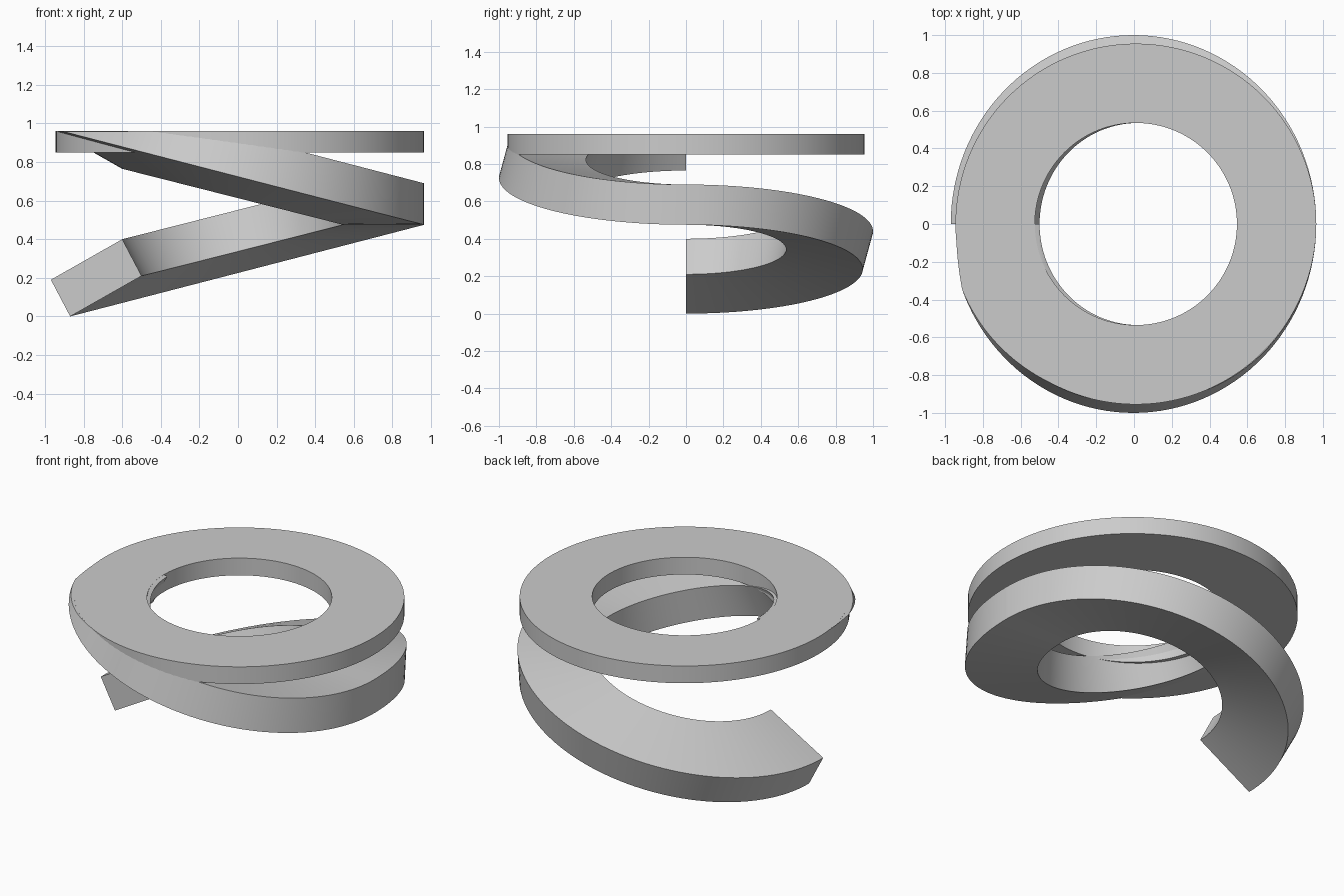
import bpy, bmesh, math
from mathutils import Matrix, Vector

cube = bpy.data.objects.get("Cube")
if cube:
    bpy.data.objects.remove(cube)

STEPS = 64
TOP = 0.96

grey = bpy.data.materials.new("plain grey")
grey.use_nodes = True
colour = (0.6, 0.6, 0.6, 1)
grey.diffuse_color = colour
grey.node_tree.nodes["Principled BSDF"].inputs["Base Color"].default_value = colour


def finish(bm, name):
    bmesh.ops.recalc_face_normals(bm, faces=bm.faces)
    mesh = bpy.data.meshes.new(name)
    bm.to_mesh(mesh)
    bm.free()
    obj = bpy.data.objects.new(name, mesh)
    bpy.context.collection.objects.link(obj)
    mesh.materials.append(grey)
    bpy.ops.object.select_all(action='DESELECT')
    obj.select_set(True)
    bpy.context.view_layer.objects.active = obj
    bpy.ops.object.shade_smooth_by_angle(angle=math.radians(30))
    return obj


# Section corners (x, z): outer low, outer high, inner high, inner low
START = [(-0.87, 0.0), (-0.97, 0.19), (-0.60, 0.40), (-0.50, 0.21)]
END = [(0.965, 0.475), (0.965, 0.69), (0.545, 0.69), (0.545, 0.475)]
DEPTH = [0.945, 1.0, 0.59, 0.535]


def half_turn():
    """Half coil whose section untwists from the tilted end to the level end."""
    bm = bmesh.new()
    rows = []
    for i in range(STEPS + 1):
        a = math.pi * i / STEPS
        t = (1 - math.cos(a)) / 2
        rows.append([bm.verts.new((s[0] + (e[0] - s[0]) * t,
                                   d * math.sin(a),
                                   s[1] + (e[1] - s[1]) * t))
                     for s, e, d in zip(START, END, DEPTH)])
    for p, q in zip(rows, rows[1:]):
        for k in range(4):
            n = (k + 1) % 4
            bm.faces.new((p[k], p[n], q[n], q[k]))
    bm.faces.new(rows[0])
    bm.faces.new(rows[-1])
    return bm


# Lower half of the coil, behind
finish(half_turn(), "lower_coil")

# Upper half, turned over about the x axis and trimmed level with the ring
bm = half_turn()
bmesh.ops.rotate(bm, verts=bm.verts, cent=(0, 0, 0.5825),
                 matrix=Matrix.Rotation(math.pi, 3, 'X'))
bmesh.ops.bisect_plane(bm, geom=bm.verts[:] + bm.edges[:] + bm.faces[:],
                       plane_co=(0, 0, TOP - 0.0005), plane_no=(0, 0, 1),
                       clear_outer=True)
bmesh.ops.holes_fill(bm, edges=[e for e in bm.edges if e.is_boundary])
finish(bm, "upper_coil")

# Flat ring on top
bm = bmesh.new()
profile = [(0.955, 0.85), (0.955, TOP), (0.535, TOP), (0.535, 0.85)]
verts = [bm.verts.new((r, 0, z)) for r, z in profile]
edges = [bm.edges.new((verts[k], verts[(k + 1) % 4])) for k in range(4)]
bmesh.ops.spin(bm, geom=verts + edges, cent=(0, 0, 0), axis=(0, 0, 1),
               angle=2 * math.pi, steps=2 * STEPS)
bmesh.ops.remove_doubles(bm, verts=bm.verts, dist=0.0001)
bmesh.ops.translate(bm, verts=bm.verts, vec=Vector((0.01, 0, 0)))
finish(bm, "top_ring")
